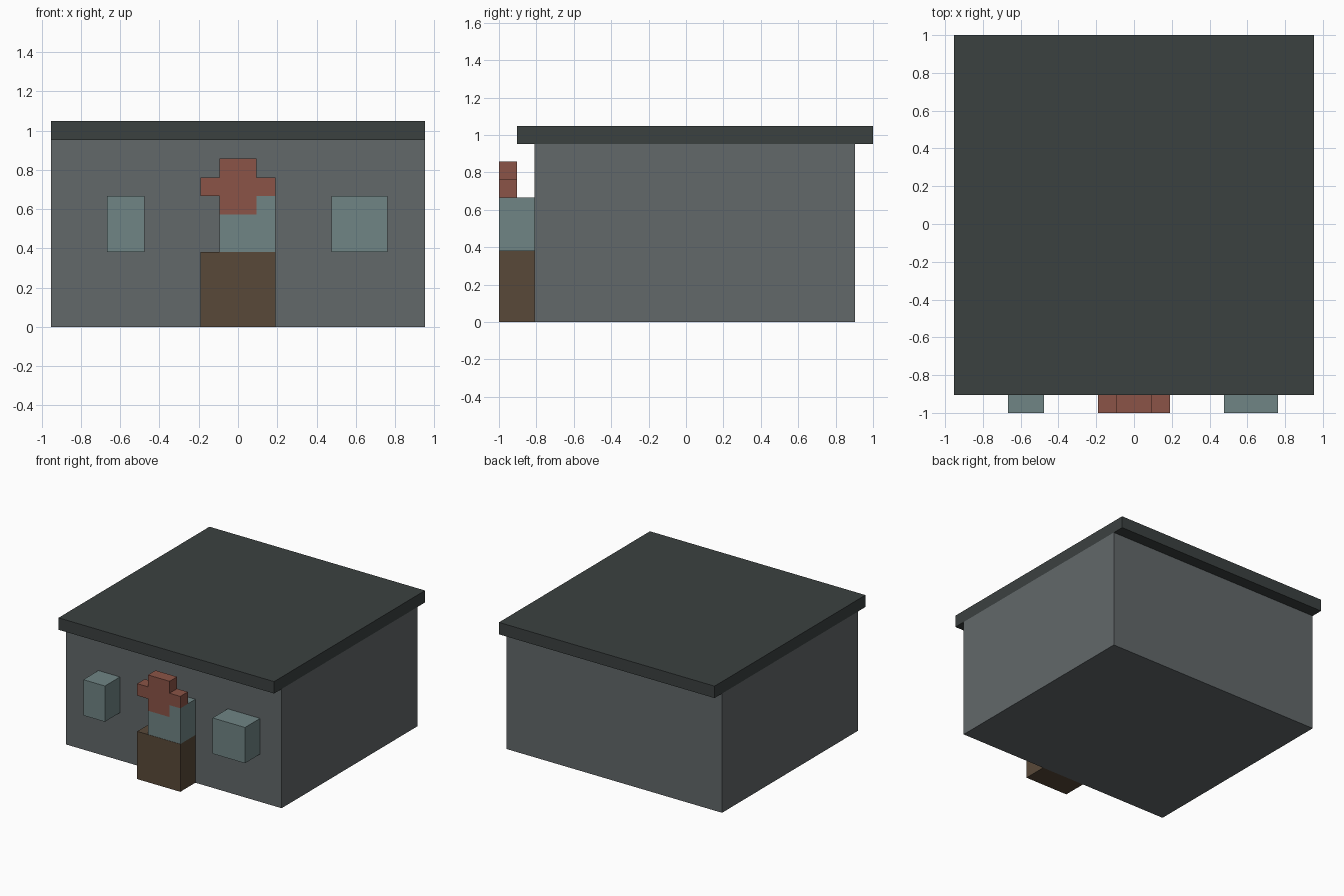
import bpy
import bmesh

cube = bpy.data.objects.get("Cube")
if cube:
    bpy.data.objects.remove(cube, do_unlink=True)

U = 2 / 21  # grid module: the building is 20 x 21 x 11 modules


def material(name, hex_code):
    srgb = [int(hex_code[i:i + 2], 16) / 255 for i in (0, 2, 4)]
    color = [c / 12.92 if c <= 0.04045 else ((c + 0.055) / 1.055) ** 2.4 for c in srgb] + [1]
    mat = bpy.data.materials.new(name)
    mat.use_nodes = True
    mat.diffuse_color = color
    mat.node_tree.nodes["Principled BSDF"].inputs["Base Color"].default_value = color
    return mat


def prism(name, outline, y0, y1, mat):
    """Extrude an x-z outline (in modules) from y0 back to y1."""
    bm = bmesh.new()
    face = bm.faces.new([bm.verts.new((x * U, y0 * U, z * U)) for x, z in outline])
    moved = bmesh.ops.extrude_face_region(bm, geom=[face])["geom"]
    bmesh.ops.translate(bm, vec=(0, (y1 - y0) * U, 0),
                        verts=[g for g in moved if isinstance(g, bmesh.types.BMVert)])
    bmesh.ops.recalc_face_normals(bm, faces=bm.faces)
    mesh = bpy.data.meshes.new(name)
    bm.to_mesh(mesh)
    bm.free()
    mesh.materials.append(mat)
    obj = bpy.data.objects.new(name, mesh)
    bpy.context.collection.objects.link(obj)
    return obj


def box(name, x0, x1, y0, y1, z0, z1, mat):
    return prism(name, [(x0, z0), (x1, z0), (x1, z1), (x0, z1)], y0, y1, mat)


wall_grey = material("wall grey", "62686A")
roof_dark = material("roof dark grey", "3B4140")
glass_teal = material("glass teal", "708585")
door_brown = material("door brown", "594939")
sign_red = material("sign red", "8B5447")

FRONT, WALL = -10.5, -8.5

# Main volume and flat roof, overhanging front and back
box("walls", -10, 10, WALL, 9.5, 0, 10, wall_grey)
box("roof", -10, 10, -9.5, 10.5, 10, 11, roof_dark)

# Door and the projecting windows
box("door", -2, 2, FRONT, WALL, 0, 4, door_brown)
box("door_window", -1, 2, FRONT + 0.02, WALL, 4, 7, glass_teal)
box("right_window", -7, -5, FRONT, WALL, 4, 7, glass_teal)
box("left_window", 5, 8, FRONT, WALL, 4, 7, glass_teal)

# Cross-shaped sign above the door
half = [(1, 6), (1, 7), (2, 7), (2, 8), (1, 8), (1, 9)]
cross = half + [(-x, z) for x, z in reversed(half)]
prism("cross_sign", cross, FRONT, FRONT + 1, sign_red)
